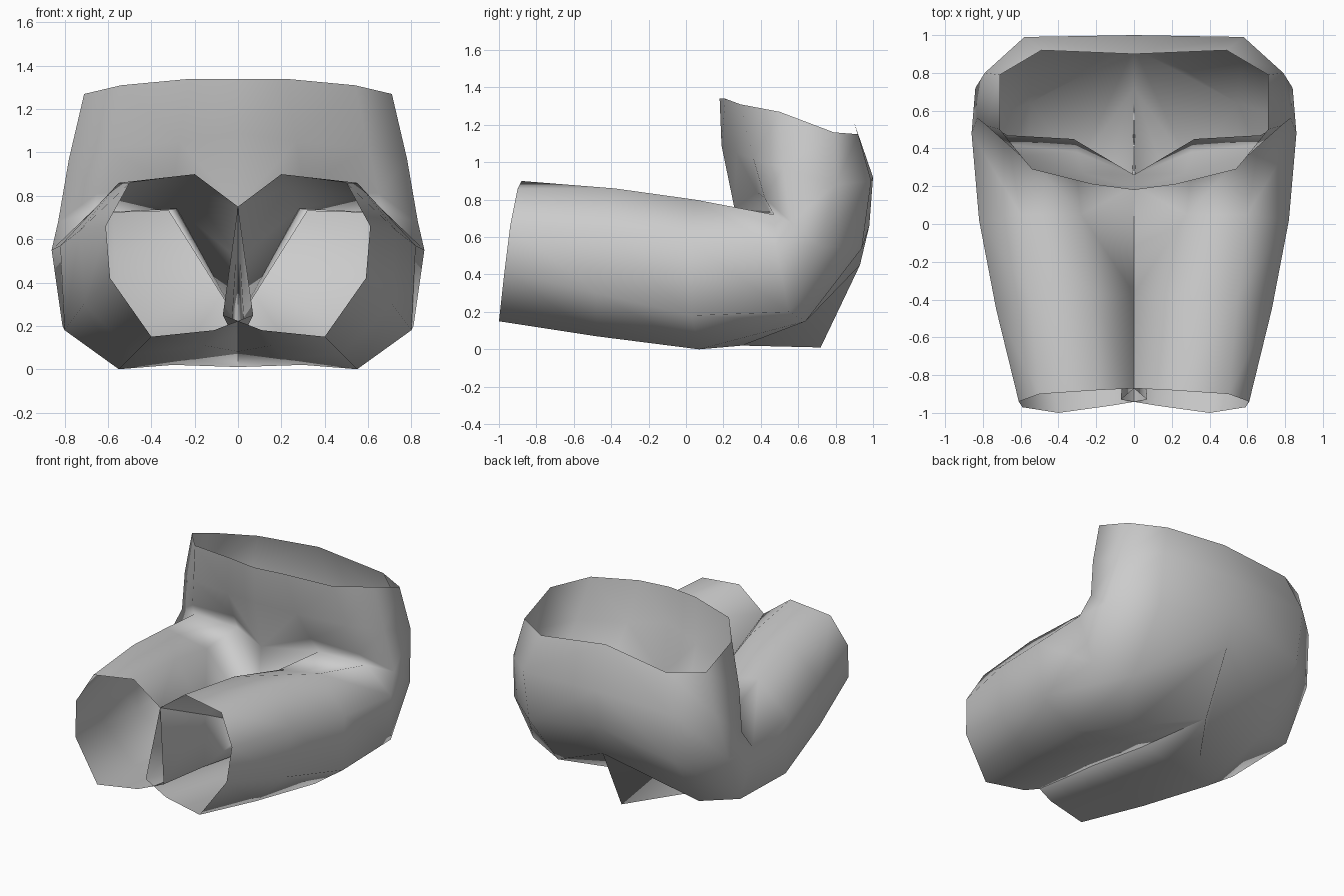
import bpy
import bmesh

# Remove the default object
default_object = bpy.data.objects.get("Cube")
if default_object:
    bpy.data.objects.remove(default_object, do_unlink=True)


def make_material(name, color):
    material = bpy.data.materials.new(name)
    material.use_nodes = True
    material.diffuse_color = color
    material.node_tree.nodes["Principled BSDF"].inputs["Base Color"].default_value = color
    return material


def add_ring(mesh, points):
    return [mesh.verts.new(point) for point in points]


def bridge(mesh, first, second, closed):
    """Join two rings of equal length with quads."""
    count = len(first)
    for i in range(count if closed else count - 1):
        j = (i + 1) % count
        mesh.faces.new((first[i], first[j], second[j], second[i]))


# Leg cross-sections, from inner top over the outside to inner bottom;
# the inner top sinks into a valley between the thighs
leg_hem = [(0, -.87, .75), (.2, -.88, .9), (.5, -.9, .86), (.61, -.94, .66),
           (.59, -.97, .42), (.4, -1, .15), (.11, -.96, .18), (-.07, -.93, .25)]
leg_knee = [(-.01, -.38, .5), (.23, -.37, .84), (.55, -.38, .86), (.73, -.45, .64),
            (.71, -.48, .3), (.48, -.48, .07), (.16, -.43, .11), (-.03, -.42, .17)]
leg_thigh = [(0, .2, .22), (.28, .05, .74), (.6, .05, .8), (.82, .02, .57),
             (.8, .03, .18), (.55, .07, 0), (.22, .1, .05), (-.01, .1, .08)]

# Hip section, from the belly fold over the outside to the crotch ridge
leg_hip = [(.32, .45, .73), (.67, .47, .72), (.86, .48, .55), (.81, .55, .2),
           (.55, .64, .15), (.3, .3, .02), (0, .72, .01), (0, .62, .18)]

# Half loops round the body, from front centre to back centre
seat_centre = (0, .93, .45)
seat_loop = [(0, .26, .75), (.3, .38, .84), (.65, .42, .81), (.83, .56, .68),
             (.84, .72, .55), (.57, .94, .54), (0, .98, .66)]
hip_loop = [(0, .19, 1.09), (.27, .27, 1.05), (.6, .36, 1.02), (.78, .52, .97),
            (.79, .8, .88), (.58, .99, .9), (0, 1, .92)]
waist_loop = [(0, .18, 1.34), (.22, .21, 1.34), (.54, .29, 1.31), (.71, .5, 1.27),
              (.71, .79, 1.16), (.49, .92, 1.15), (0, .9, 1.21)]

mesh = bmesh.new()

# Leg tube
hem, knee, thigh = [add_ring(mesh, points) for points in (leg_hem, leg_knee, leg_thigh)]
hip = add_ring(mesh, leg_hip)
bridge(mesh, hem, knee, closed=True)
bridge(mesh, knee, thigh, closed=True)
bridge(mesh, thigh[1:] + thigh[:1], hip, closed=False)

# Body, rising from the seat to the waist
seat, waist_base, waist = [add_ring(mesh, points) for points in
                           (seat_loop, hip_loop, waist_loop)]
centre = mesh.verts.new(seat_centre)
bridge(mesh, hip[:5] + [centre], seat[1:], closed=False)
bridge(mesh, seat, waist_base, closed=False)
bridge(mesh, waist_base, waist, closed=False)

# Valley between the thighs, and the belly above it
valley, belly, fold = thigh[0], seat[0], hip[0]
mesh.faces.new((valley, thigh[1], fold))
mesh.faces.new((valley, fold, belly))
mesh.faces.new((belly, fold, seat[1]))

# Underside between seat and crotch
mesh.faces.new((centre, hip[4], hip[5], hip[6]))

bmesh.ops.recalc_face_normals(mesh, faces=mesh.faces)
for face in mesh.faces:
    face.smooth = True

# Crisp fold where the belly meets the thigh
mesh.edges.get((hip[0], hip[1])).smooth = False

shorts_mesh = bpy.data.meshes.new("shorts")
mesh.to_mesh(shorts_mesh)
mesh.free()
shorts = bpy.data.objects.new("shorts", shorts_mesh)
bpy.context.collection.objects.link(shorts)
shorts_mesh.materials.append(make_material("grey cloth", (.6, .6, .6, 1)))

# Matching other half
mirror = shorts.modifiers.new("other_half", 'MIRROR')
mirror.use_axis[0] = True
mirror.merge_threshold = .001
